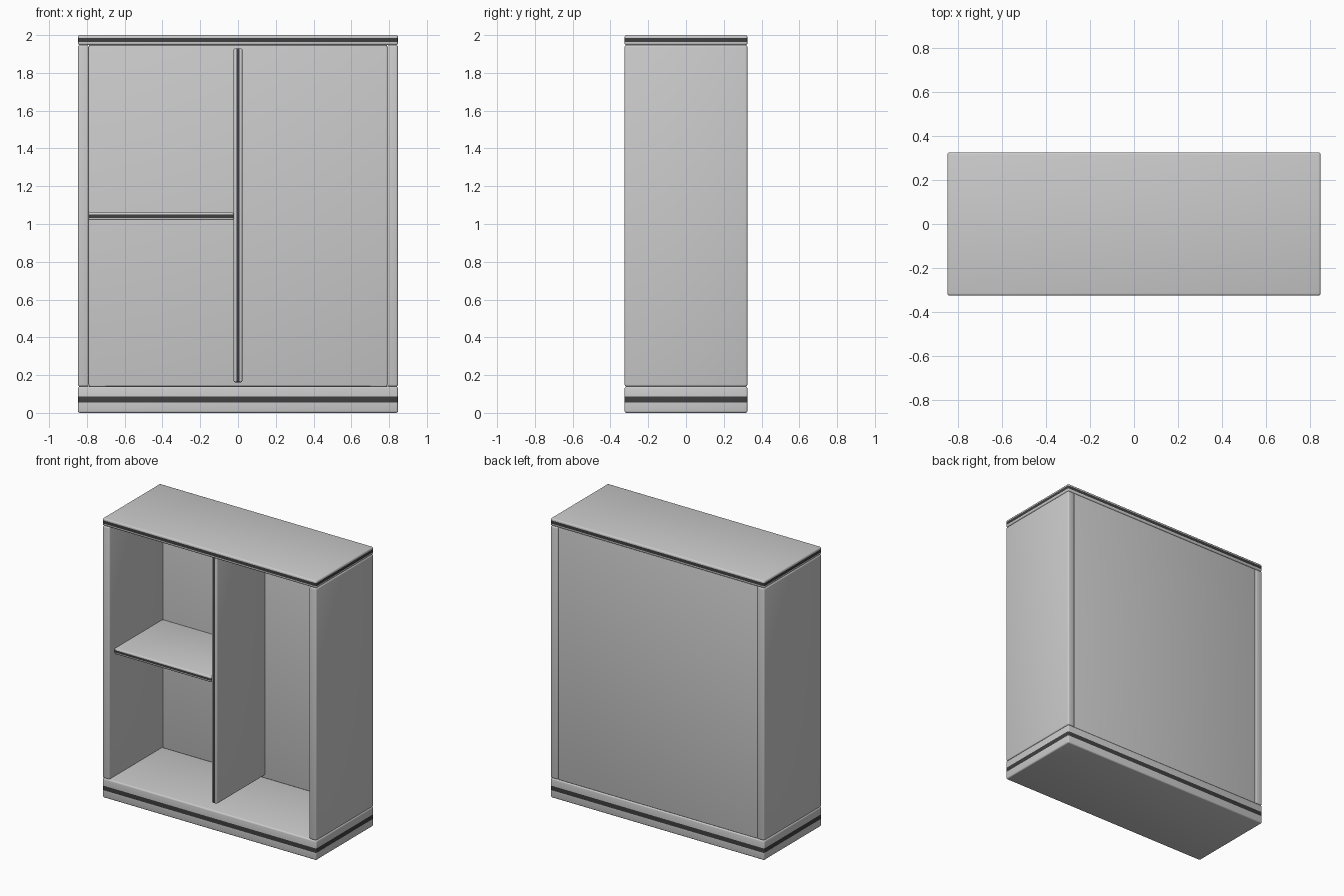
import bpy, bmesh
from mathutils import Vector

if "Cube" in bpy.data.objects:
    bpy.data.objects.remove(bpy.data.objects["Cube"])

dark = bpy.data.materials.new("dark_edge_band")
dark.diffuse_color = (0.05, 0.05, 0.05, 1)
dark.use_nodes = True
dark.node_tree.nodes["Principled BSDF"].inputs["Base Color"].default_value = dark.diffuse_color
grey = bpy.data.materials.new("grey_board")
grey.diffuse_color = (0.6, 0.6, 0.6, 1)
grey.use_nodes = True
grey.node_tree.nodes["Principled BSDF"].inputs["Base Color"].default_value = grey.diffuse_color


def board(name, lo, hi, bevel=0.01, axis=None, band=None):
    """Rounded board; optional dark band round its edge between two heights on an axis."""
    lo, hi = Vector(lo), Vector(hi)
    bm = bmesh.new()
    bmesh.ops.create_cube(bm, size=1)
    for v in bm.verts:
        v.co = Vector([(lo[i] + hi[i]) / 2 + v.co[i] * (hi[i] - lo[i]) for i in range(3)])
    bmesh.ops.bevel(bm, geom=bm.edges[:], offset=bevel, segments=3,
                    profile=0.5, affect='EDGES')
    if band:
        normal = Vector([float(i == axis) for i in range(3)])
        for h in band:
            bmesh.ops.bisect_plane(bm, geom=bm.verts[:] + bm.edges[:] + bm.faces[:],
                                   plane_co=normal * h, plane_no=normal)
        for f in bm.faces:
            if band[0] < f.calc_center_median()[axis] < band[1]:
                f.material_index = 1
    bmesh.ops.recalc_face_normals(bm, faces=bm.faces[:])
    me = bpy.data.meshes.new(name)
    bm.to_mesh(me)
    bm.free()
    ob = bpy.data.objects.new(name, me)
    bpy.context.collection.objects.link(ob)
    if band:
        me.materials.append(grey)
        me.materials.append(dark)
    bpy.ops.object.select_all(action='DESELECT')
    ob.select_set(True)
    bpy.context.view_layer.objects.active = ob
    bpy.ops.object.shade_smooth_by_angle()
    return ob


W, D = 0.847, 0.325

# plinth and top slab
board("base", (-W, -D, 0), (W, D, 0.14), 0.01, 2, (0.054, 0.086))
board("top", (-W, -D, 1.947), (W, D, 2.0), 0.01, 2, (1.963, 1.985))

# side panels
for name, s in (("left_side", -1), ("right_side", 1)):
    a, b = sorted((s * 0.79, s * W))
    board(name, (a, -D, 0.14), (b, D, 1.947))

# back panel
board("back_panel", (-0.79, 0.275, 0.14), (0.79, 0.32, 1.947), 0.005)

# upright divider and shelf, set back from the front
board("divider", (-0.023, -0.27, 0.162), (0.023, 0.277, 1.93), 0.009, 0, (-0.008, 0.008))
board("shelf", (-0.792, -0.27, 1.02), (-0.023, 0.277, 1.062), 0.009, 2, (1.033, 1.049))
